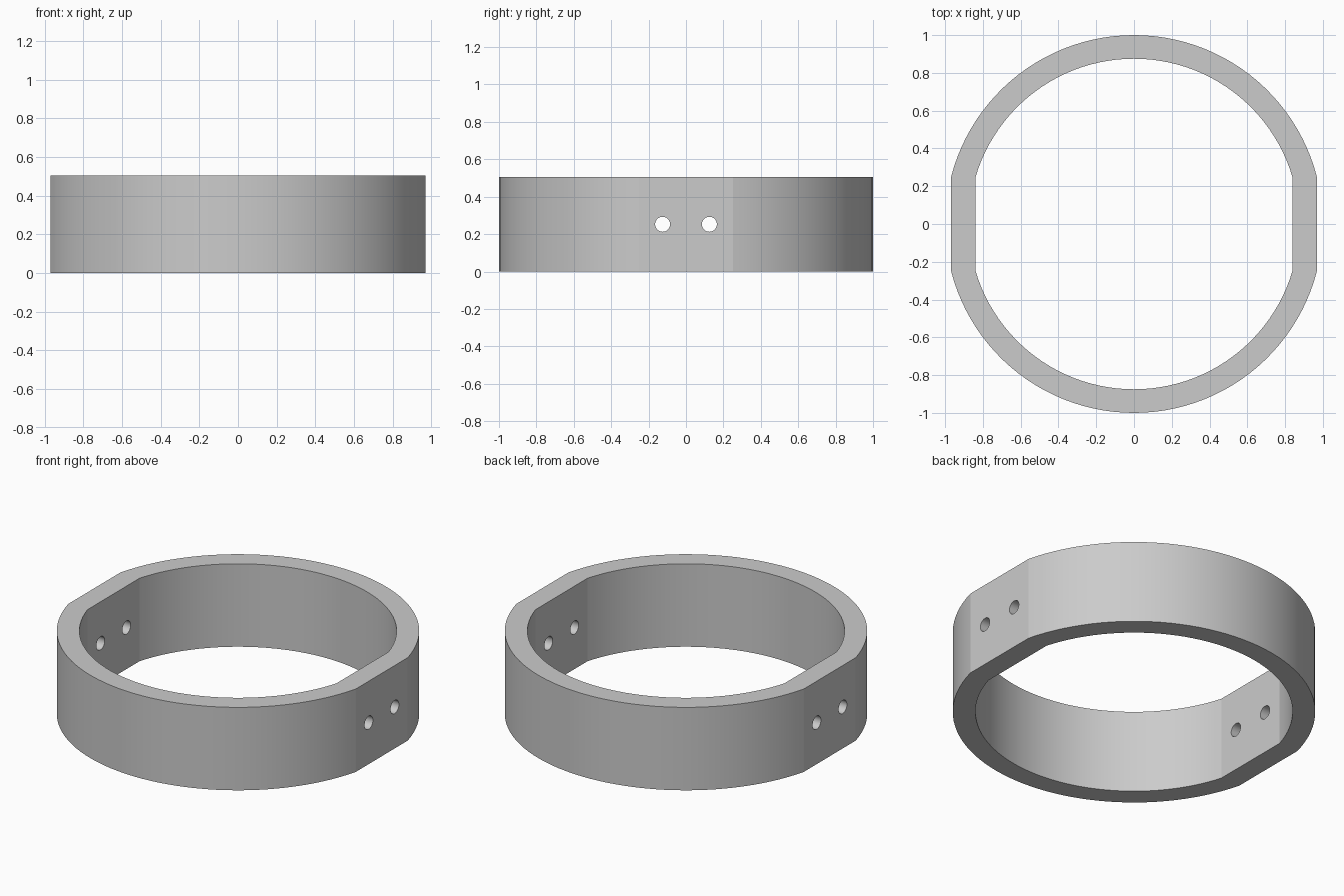
import bpy, bmesh
from math import asin, cos, sin, pi, radians
from mathutils import Matrix

HEIGHT = 0.505
FLAT_HALF = 0.25      # half length of each side flat
OUTER, INNER = 1.0, 0.875
ARC_STEPS = 48

cube = bpy.data.objects.get("Cube")
if cube:
    bpy.data.objects.remove(cube, do_unlink=True)


def outline(radius):
    """Circle trimmed by a flat on the left and right."""
    start = asin(FLAT_HALF / radius)
    points = []
    for base in (0, pi):
        for i in range(ARC_STEPS + 1):
            a = base + start + (pi - 2 * start) * i / ARC_STEPS
            points.append((radius * cos(a), radius * sin(a)))
    return points


def add_object(name, bm):
    bmesh.ops.recalc_face_normals(bm, faces=bm.faces)
    mesh = bpy.data.meshes.new(name)
    bm.to_mesh(mesh)
    bm.free()
    obj = bpy.data.objects.new(name, mesh)
    bpy.context.collection.objects.link(obj)
    return obj


grey = bpy.data.materials.new("plain grey")
grey.use_nodes = True
colour = (0.6, 0.6, 0.6, 1)
grey.diffuse_color = colour
grey.node_tree.nodes["Principled BSDF"].inputs["Base Color"].default_value = colour

# Ring band: four matching loops joined by quads
bm = bmesh.new()
loops = [[bm.verts.new((x, y, z)) for x, y in outline(r)]
         for r, z in ((OUTER, 0), (OUTER, HEIGHT), (INNER, HEIGHT), (INNER, 0))]
for k, a in enumerate(loops):
    b = loops[(k + 1) % len(loops)]
    for i in range(len(a)):
        j = (i + 1) % len(a)
        bm.faces.new((a[i], a[j], b[j], b[i]))
band = add_object("ring_band", bm)
band.data.materials.append(grey)

# Bolt holes: two in each flat
bm = bmesh.new()
for x in (-0.9, 0.9):
    for y in (-0.125, 0.125):
        bmesh.ops.create_cone(
            bm, cap_ends=True, segments=48, radius1=0.04, radius2=0.04, depth=0.4,
            matrix=Matrix.Translation((x, y, HEIGHT / 2)) @ Matrix.Rotation(pi / 2, 4, 'Y'))
cutter = add_object("hole_cutter", bm)
cutter.data.materials.append(grey)
cutter.hide_render = True

cut = band.modifiers.new("bolt_holes", 'BOOLEAN')
cut.operation = 'DIFFERENCE'
cut.solver = 'EXACT'
cut.object = cutter

bpy.ops.object.select_all(action='DESELECT')
band.select_set(True)
bpy.context.view_layer.objects.active = band
bpy.ops.object.modifier_apply(modifier=cut.name)
bpy.data.objects.remove(cutter, do_unlink=True)

# Smooth arcs with crisp flats, rims and hole edges
bpy.ops.object.shade_smooth_by_angle(angle=radians(10))
